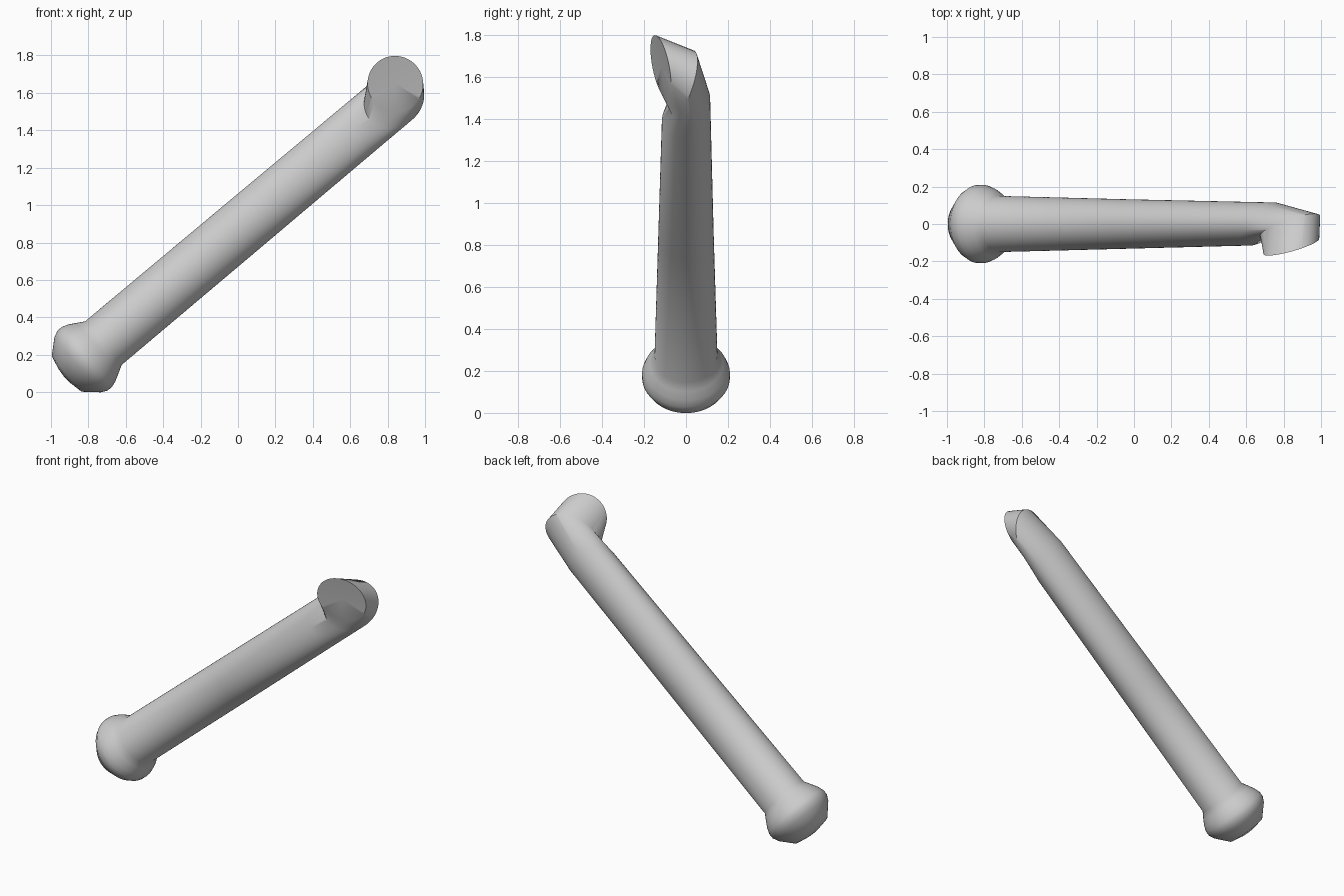
import bpy, bmesh, math
from mathutils import Vector

if "Cube" in bpy.data.objects:
    bpy.data.objects.remove(bpy.data.objects["Cube"])

SEG = 64
ORIGIN = Vector((-0.72, 0, 0.262))                 # where the knob meets the shaft
D = Vector((0.766, 0, 0.643))                      # along the shaft
P = Vector((-0.643, 0, 0.766))                     # across the shaft, in the front plane
Y = Vector((0, 1, 0))

# Each ring: centre (along, y, across), U axis (along, y, across), V axis (along, y, across)
def straight(s, ry, rp):
    return ((s, 0, 0), (0, ry, 0), (0, 0, rp))

# Rounded knob profile, then the tapering shaft
knob = [(-0.272, 0.05), (-0.256, 0.124), (-0.18, 0.192), (-0.145, 0.209),
        (-0.115, 0.209), (-0.08, 0.197), (-0.04, 0.175)]
rings = [straight(s, r, r) for s, r in knob]
rings += [straight(0.0, 0.150, 0.152), straight(0.9, 0.132, 0.150)]

# Bent neck turning towards the front, ending in a round face
rings += [
    ((1.835, 0, 0), (0.085, 0.115, 0), (0, 0, 0.147)),
    ((2.03, -0.01, 0), (0.17, 0.065, 0), (0, 0, 0.147)),
    ((2.087, -0.12, 0.058), (0.148, 0.0135, 0), (0, -0.047, 0.15)),
]

def vec(c):
    return D * c[0] + Y * c[1] + P * c[2]

bm = bmesh.new()
loops = []
for c, u, v in rings:
    loops.append([bm.verts.new(ORIGIN + vec(c) + vec(u) * math.cos(a) + vec(v) * math.sin(a))
                  for a in (2 * math.pi * i / SEG for i in range(SEG))])
for a, b in zip(loops, loops[1:]):
    for i in range(SEG):
        j = (i + 1) % SEG
        bm.faces.new((a[i], a[j], b[j], b[i]))

# Closed ends
def cap(loop, centre):
    m = bm.verts.new(ORIGIN + vec(centre))
    for i in range(SEG):
        bm.faces.new((loop[i], loop[(i + 1) % SEG], m))

cap(loops[0], (-0.276, 0, 0))
cap(loops[-1], (2.087, -0.115, 0.058))
bmesh.ops.recalc_face_normals(bm, faces=bm.faces)

mesh = bpy.data.meshes.new("hooked_rod")
bm.to_mesh(mesh)
bm.free()
rod = bpy.data.objects.new("hooked_rod", mesh)
bpy.context.collection.objects.link(rod)
bpy.context.view_layer.objects.active = rod
rod.select_set(True)
bpy.ops.object.shade_smooth_by_angle(angle=math.radians(50))
